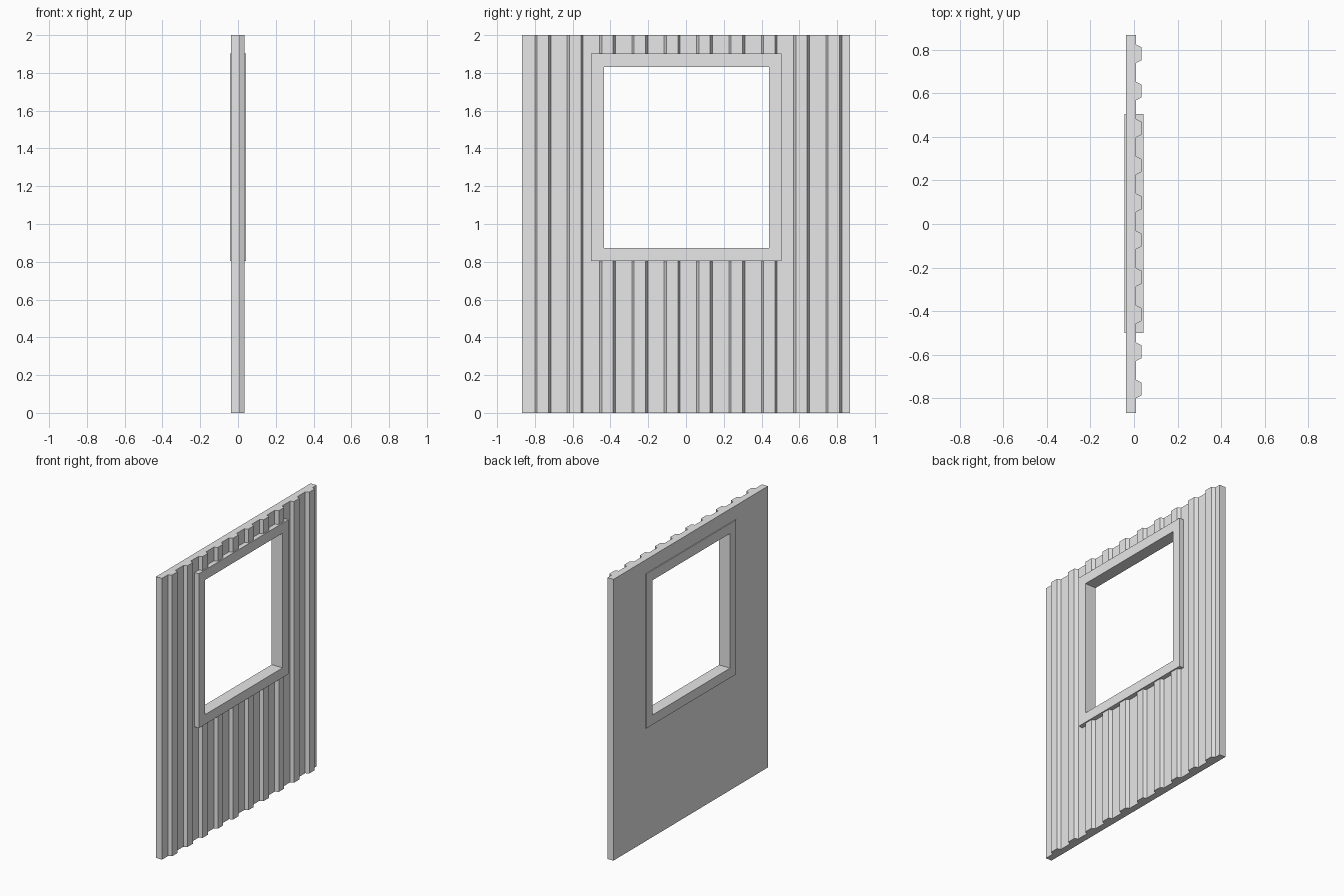
import bpy
import bmesh

old = bpy.data.objects.get("Cube")
if old:
    bpy.data.objects.remove(old, do_unlink=True)

grey = bpy.data.materials.new("light_grey")
grey.use_nodes = True
colour = (0.8, 0.8, 0.8, 1)
grey.diffuse_color = colour
grey.node_tree.nodes["Principled BSDF"].inputs["Base Color"].default_value = colour


def make_object(name, bm):
    bmesh.ops.recalc_face_normals(bm, faces=bm.faces)
    mesh = bpy.data.meshes.new(name)
    bm.to_mesh(mesh)
    bm.free()
    mesh.materials.append(grey)
    obj = bpy.data.objects.new(name, mesh)
    bpy.context.collection.objects.link(obj)
    return obj


def extrude(bm, faces, offset):
    geom = bmesh.ops.extrude_face_region(bm, geom=faces, use_keep_orig=True)["geom"]
    verts = [v for v in geom if isinstance(v, bmesh.types.BMVert)]
    bmesh.ops.translate(bm, verts=verts, vec=offset)


def rectangle(y0, y1, z0, z1):
    return [(y0, z0), (y1, z0), (y1, z1), (y0, z1)]


# Corrugated wall: one ribbed cross-section extruded upwards
BACK, FACE, CREST, HALF = -0.037, 0.01, 0.034, 0.868
HEIGHT, RIBS, FIRST, PITCH = 2.0, 10, -0.758, 0.1712
profile = [(BACK, HALF), (BACK, -HALF), (FACE, -HALF)]
for i in range(RIBS):
    y = FIRST + i * PITCH
    profile += [(FACE, y - 0.042), (CREST, y - 0.03),
                (CREST, y + 0.03), (FACE, y + 0.042)]
profile.append((FACE, HALF))

bm = bmesh.new()
base = bm.faces.new([bm.verts.new((x, y, 0)) for x, y in profile])
extrude(bm, [base], (0, 0, HEIGHT))
wall = make_object("corrugated_wall", bm)

# Window opening cut through the wall, its edge hidden inside the frame
bm = bmesh.new()
hole = bm.faces.new([bm.verts.new((-0.2, y, z))
                     for y, z in rectangle(-0.47, 0.474, 0.84, 1.866)])
extrude(bm, [hole], (0.4, 0, 0))
cutter = make_object("opening_cutter", bm)
cutter.hide_render = True

cut = wall.modifiers.new("window_opening", 'BOOLEAN')
cut.operation = 'DIFFERENCE'
cut.solver = 'EXACT'
cut.object = cutter
bpy.context.view_layer.objects.active = wall
wall.select_set(True)
bpy.ops.object.modifier_apply(modifier=cut.name)
bpy.data.objects.remove(cutter, do_unlink=True)

# Window frame: square ring standing proud of both sides
DEPTH = 0.043
bm = bmesh.new()
outer, inner = ([bm.verts.new((-DEPTH, y, z)) for y, z in rectangle(*r)]
                for r in ((-0.502, 0.506, 0.804, 1.902),
                          (-0.434, 0.44, 0.873, 1.831)))
ring = []
for i in range(4):
    j = (i + 1) % 4
    ring.append(bm.faces.new((outer[i], outer[j], inner[j], inner[i])))
extrude(bm, ring, (2 * DEPTH, 0, 0))
make_object("window_frame", bm)
